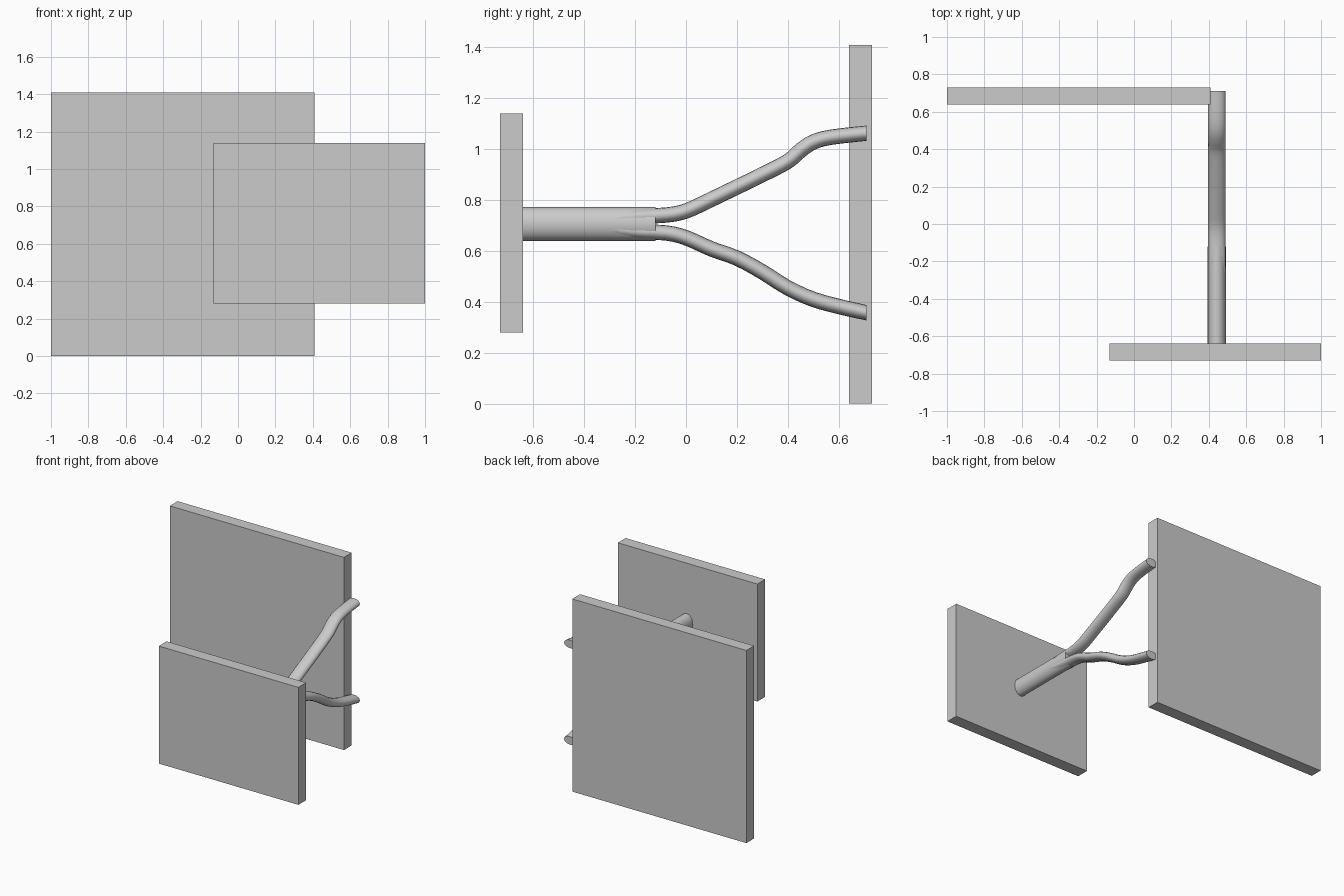
import bpy
import bmesh
import math
from mathutils import Vector

old = bpy.data.objects.get("Cube")
if old:
    bpy.data.objects.remove(old, do_unlink=True)

POST_X = 0.443
SIDES = 16
STEPS = 3


def finish(name, bm, smooth=False):
    bmesh.ops.recalc_face_normals(bm, faces=bm.faces)
    mesh = bpy.data.meshes.new(name)
    bm.to_mesh(mesh)
    bm.free()
    obj = bpy.data.objects.new(name, mesh)
    bpy.context.collection.objects.link(obj)
    if smooth:
        bpy.ops.object.select_all(action='DESELECT')
        obj.select_set(True)
        bpy.context.view_layer.objects.active = obj
        bpy.ops.object.shade_smooth_by_angle(angle=math.radians(40))
    return obj


def panel(name, low, high):
    low, high = Vector(low), Vector(high)
    bm = bmesh.new()
    bmesh.ops.create_cube(bm, size=1)
    bmesh.ops.scale(bm, vec=high - low, verts=bm.verts)
    bmesh.ops.translate(bm, vec=(low + high) / 2, verts=bm.verts)
    return finish(name, bm)


def smooth_path(points):
    """Catmull-Rom curve through (y, z) points."""
    pts = [Vector(p) for p in points]
    ends = [pts[0] * 2 - pts[1]] + pts + [pts[-1] * 2 - pts[-2]]
    path = []
    for a, b, c, d in zip(ends, ends[1:], ends[2:], ends[3:]):
        for i in range(STEPS):
            t = i / STEPS
            path.append((b * 2 + (c - a) * t + (a * 2 - b * 5 + c * 4 - d) * t**2
                         + (b * 3 - a - c * 3 + d) * t**3) / 2)
    return path + [pts[-1]]


def oval_tube(name, path, half_width, half_height):
    """Sweep an oval along a path in the YZ plane, with upright end cuts."""
    bm = bmesh.new()
    rings = []
    last = len(path) - 1
    for i, p in enumerate(path):
        tangent = (path[min(i + 1, last)] - path[max(i - 1, 0)]).normalized()
        side = Vector((-tangent.y, tangent.x))
        if i in (0, last):
            side = Vector((0, 1))
        ring = []
        for k in range(SIDES):
            angle = math.tau * k / SIDES
            q = p + side * half_height * math.sin(angle)
            ring.append(bm.verts.new((POST_X + half_width * math.cos(angle), q.x, q.y)))
        rings.append(ring)
    for r, s in zip(rings, rings[1:]):
        for k in range(SIDES):
            n = (k + 1) % SIDES
            bm.faces.new((r[k], r[n], s[n], s[k]))
    bm.faces.new(rings[0])
    bm.faces.new(rings[-1])
    return finish(name, bm, smooth=True)


# Square end panels
panel("front_panel", (-0.13, -0.73, 0.28), (1.0, -0.64, 1.14))
panel("back_panel", (-1.0, 0.64, 0.0), (0.41, 0.73, 1.41))

# Single stem
stem = [Vector((-0.65, 0.706)), Vector((-0.12, 0.706))]
oval_tube("stem", stem, 0.05, 0.066)

# Forked branches
upper = [(-0.33, 0.72), (-0.2, 0.735), (-0.08, 0.741), (0, 0.757), (0.1, 0.803),
         (0.3, 0.9), (0.4, 0.952), (0.45, 0.995), (0.5, 1.028), (0.57, 1.047),
         (0.71, 1.063)]
lower = [(-0.33, 0.692), (-0.2, 0.677), (-0.08, 0.671), (0, 0.652), (0.1, 0.608),
         (0.2, 0.572), (0.3, 0.518), (0.4, 0.455), (0.5, 0.41), (0.6, 0.382),
         (0.71, 0.357)]
oval_tube("upper_branch", smooth_path(upper), 0.047, 0.03)
oval_tube("lower_branch", smooth_path(lower), 0.047, 0.03)
